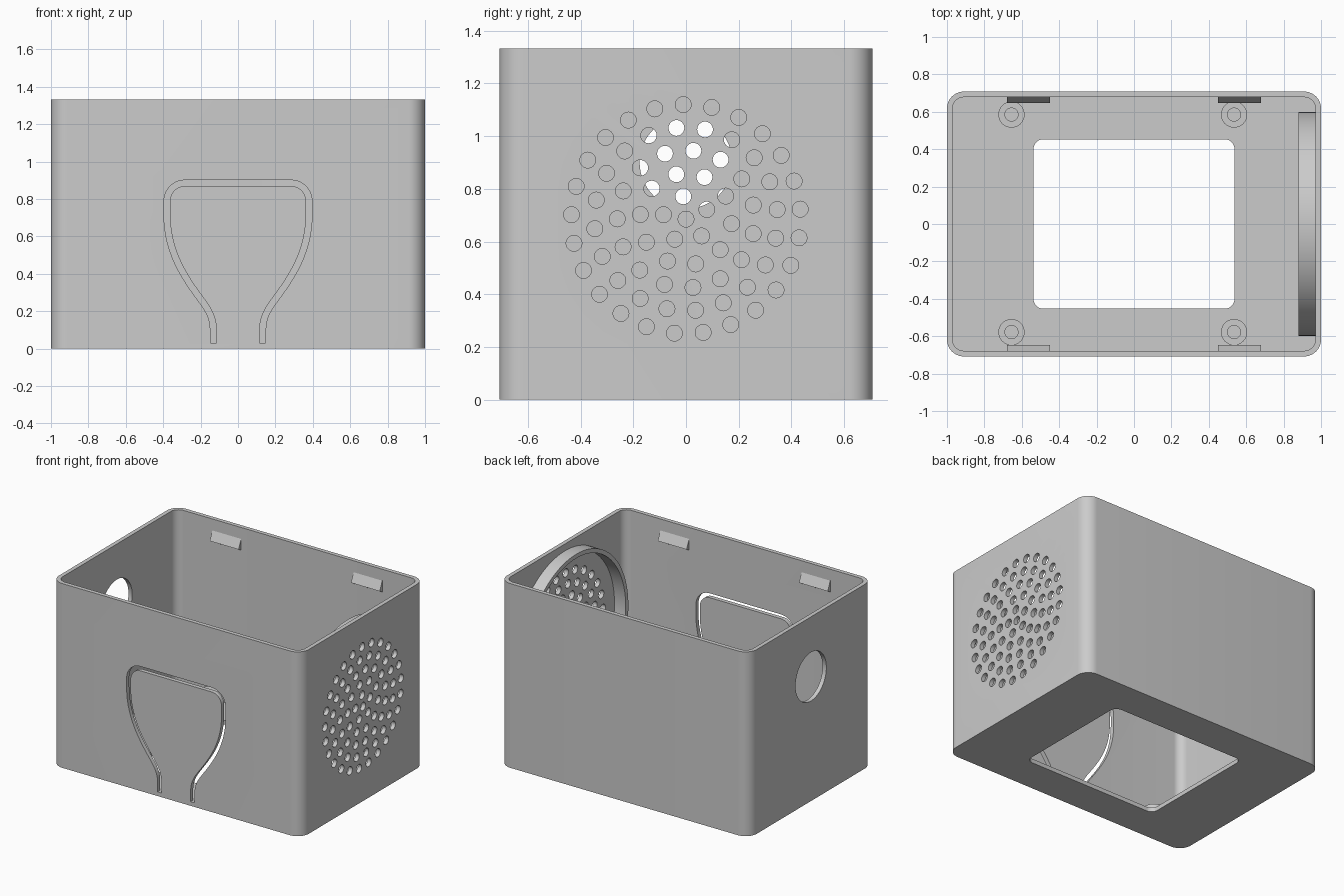
import bpy, bmesh, math
from mathutils import Matrix, Vector
from mathutils.geometry import interpolate_bezier

if "Cube" in bpy.data.objects:
    bpy.data.objects.remove(bpy.data.objects["Cube"])

HX, HY, H, WALL = 1.0, 0.708, 1.333, 0.03
GRILLE_Z = 0.685

grey = bpy.data.materials.new("plain grey")
grey.use_nodes = True
GREY = (0.6, 0.6, 0.6, 1)
grey.diffuse_color = GREY
grey.node_tree.nodes["Principled BSDF"].inputs["Base Color"].default_value = GREY

# Axis frames: local z becomes the extrusion direction
ALONG_X = Matrix(((0, 0, 1, 0), (1, 0, 0, 0), (0, 1, 0, 0), (0, 0, 0, 1)))
ALONG_Y = Matrix(((1, 0, 0, 0), (0, 0, -1, 0), (0, 1, 0, 0), (0, 0, 0, 1)))


def finish(name, bm):
    bmesh.ops.recalc_face_normals(bm, faces=bm.faces)
    mesh = bpy.data.meshes.new(name)
    bm.to_mesh(mesh)
    bm.free()
    mesh.materials.append(grey)
    obj = bpy.data.objects.new(name, mesh)
    bpy.context.collection.objects.link(obj)
    return obj


def add_prism(bm, outline, z0, z1, frame=Matrix()):
    """Extrude a 2D outline from z0 to z1 in the given frame."""
    low = [bm.verts.new(frame @ Vector((p[0], p[1], z0))) for p in outline]
    high = [bm.verts.new(frame @ Vector((p[0], p[1], z1))) for p in outline]
    bm.faces.new(low[::-1])
    bm.faces.new(high)
    n = len(outline)
    for i in range(n):
        j = (i + 1) % n
        bm.faces.new((low[i], low[j], high[j], high[i]))


def prism(name, outline, z0, z1, frame=Matrix()):
    bm = bmesh.new()
    add_prism(bm, outline, z0, z1, frame)
    return finish(name, bm)


def circle(cx, cy, r, n):
    return [(cx + r * math.cos(math.tau * i / n), cy + r * math.sin(math.tau * i / n))
            for i in range(n)]


def rounded_rect(hx, hy, r, steps=10):
    pts = []
    for k, (sx, sy) in enumerate(((1, 1), (-1, 1), (-1, -1), (1, -1))):
        for i in range(steps + 1):
            a = (k + i / steps) * math.pi / 2
            pts.append((sx * (hx - r) + r * math.cos(a), sy * (hy - r) + r * math.sin(a)))
    return pts


def tube(name, centre, r_out, r_in, z0, z1, n, frame=Matrix()):
    bm = bmesh.new()
    rings = []
    for r, z in ((r_out, z0), (r_out, z1), (r_in, z1), (r_in, z0)):
        rings.append([bm.verts.new(frame @ Vector((x, y, z))) for x, y in circle(*centre, r, n)])
    for k in range(4):
        a, b = rings[k], rings[(k + 1) % 4]
        for i in range(n):
            j = (i + 1) % n
            bm.faces.new((a[i], a[j], b[j], b[i]))
    return finish(name, bm)


def cut(target, cutter):
    mod = target.modifiers.new("cut", "BOOLEAN")
    mod.operation, mod.solver, mod.object = "DIFFERENCE", "EXACT", cutter
    bpy.context.view_layer.objects.active = target
    bpy.ops.object.modifier_apply(modifier=mod.name)
    bpy.data.objects.remove(cutter)


# Open-topped case with rounded upright corners
case = prism("case_body", rounded_rect(HX, HY, 0.09), 0, H)
cut(case, prism("cavity_cutter", rounded_rect(HX - WALL, HY - WALL, 0.06), WALL, H + 0.2))

# Window in the floor
cut(case, prism("floor_window_cutter", rounded_rect(0.537, 0.452, 0.05), -0.2, 0.2))

# Round opening in the right-hand wall
cut(case, prism("side_opening_cutter", circle(0, 0.9, 0.176, 64), -1.2, -0.8, ALONG_X))

# Speaker grille: concentric rings of holes
bm = bmesh.new()
add_prism(bm, circle(0, GRILLE_Z, 0.03, 24), 0.9, 1.1, ALONG_X)
for ring, phase in enumerate((24.8, 30.2, 11.8, 6.0, 5.0), start=1):
    for i in range(5 * ring):
        a = math.radians(phase) + math.tau * i / (5 * ring)
        r = 0.087 * ring
        hole = circle(r * math.cos(a), GRILLE_Z + r * math.sin(a), 0.03, 24)
        add_prism(bm, hole, 0.9, 1.1, ALONG_X)
cut(case, finish("grille_cutter", bm))

# Slot around the flexible front tab, mirrored about the centre
half = [Vector(p) for p in ((0.132, 0.03), (0.132, 0.1))]
for knots in (((0.132, 0.1), (0.132, 0.17), (0.16, 0.21), (0.2, 0.265)),
              ((0.2, 0.265), (0.3, 0.4), (0.38, 0.53), (0.38, 0.72)),
              ((0.38, 0.785), (0.38, 0.84), (0.34, 0.885), (0.285, 0.885))):
    curve = interpolate_bezier(*[Vector((*k, 0)) for k in knots], 14)
    half += [p.to_2d() for p in curve if (p.to_2d() - half[-1]).length > 1e-4]
path = half + [Vector((-p.x, p.y)) for p in reversed(half)]
left, right = [], []
for i, p in enumerate(path):
    d = (path[min(i + 1, len(path) - 1)] - path[max(i - 1, 0)]).normalized()
    side = Vector((-d.y, d.x)) * 0.016
    left.append(p + side)
    right.append(p - side)
cut(case, prism("tab_slot_cutter", left + right[::-1], 0.6, 0.8, ALONG_Y))

# Speaker collar inside the grille wall
collar = tube("speaker_collar", (0, GRILLE_Z), 0.598, 0.568, 0.88, 0.975, 96, ALONG_X)

# Screw posts on the floor
posts = [tube("screw_post", (x, y), 0.07, 0.035, 0.025, 0.13, 32)
         for x in (-0.655, 0.535) for y in (-0.578, 0.585)]

# Lid clips: wedges on the long walls
clips = []
for s in (-1, 1):
    inner = HY - WALL
    wedge = [(s * (inner + 0.005), 1.25), (s * inner, 1.25),
             (s * (inner - 0.03), 1.185), (s * (inner + 0.005), 1.165)]
    for x in (-0.68, 0.45):
        clips.append(prism("lid_clip", wedge, x, x + 0.23, ALONG_X))

# Smooth curved walls, keep edges crisp
bpy.ops.object.select_all(action="DESELECT")
for obj in [case, collar] + posts + clips:
    obj.select_set(True)
bpy.context.view_layer.objects.active = case
bpy.ops.object.shade_smooth_by_angle(angle=math.radians(30))
